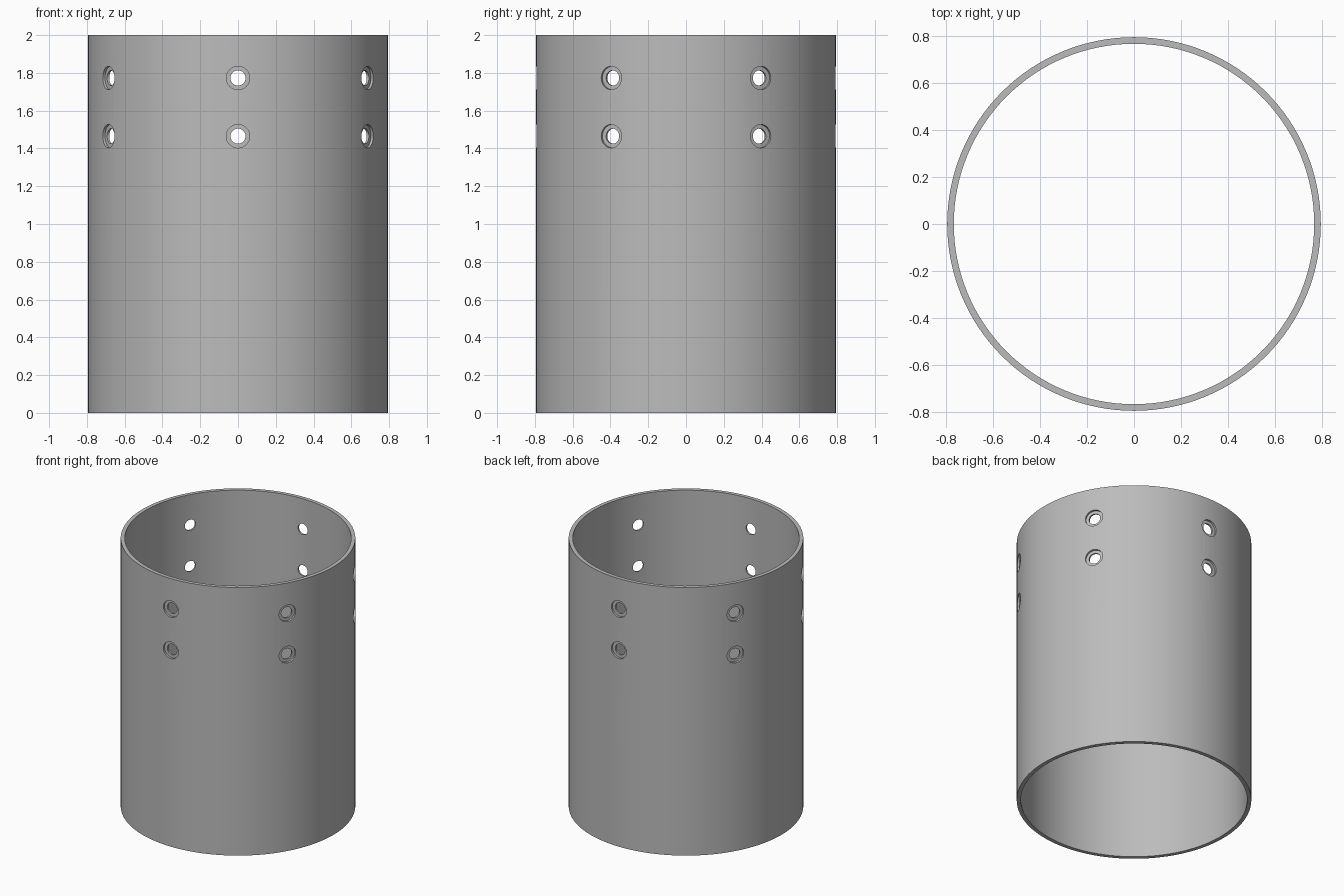
import bpy, bmesh, math
from mathutils import Matrix

default = bpy.data.objects.get("Cube")
if default:
    bpy.data.objects.remove(default, do_unlink=True)

OUTER, INNER, HEIGHT = 0.793, 0.765, 2.0
HOLE, BORE, BORE_DEPTH = 0.04, 0.062, 0.016

metal = bpy.data.materials.new("Plain grey")
metal.use_nodes = True
grey = (0.5, 0.5, 0.5, 1)
metal.diffuse_color = grey
metal.node_tree.nodes["Principled BSDF"].inputs["Base Color"].default_value = grey


def lathe(bm, profile, sides, matrix, closed):
    """Spin (radius, height) points around z; cap the ends or close the loop."""
    rings = []
    for r, z in profile:
        rings.append([bm.verts.new(matrix @ Matrix.Rotation(math.tau * i / sides, 4, 'Z')
                                   @ Matrix.Translation((r, 0, z)).translation)
                      for i in range(sides)])
    pairs = list(zip(rings, rings[1:]))
    if closed:
        pairs.append((rings[-1], rings[0]))
    else:
        bm.faces.new(rings[0][::-1])
        bm.faces.new(rings[-1])
    for a, b in pairs:
        for i in range(sides):
            j = (i + 1) % sides
            bm.faces.new((a[i], a[j], b[j], b[i]))


def finish(bm, name):
    bmesh.ops.recalc_face_normals(bm, faces=bm.faces)
    mesh = bpy.data.meshes.new(name)
    bm.to_mesh(mesh)
    bm.free()
    obj = bpy.data.objects.new(name, mesh)
    bpy.context.collection.objects.link(obj)
    mesh.materials.append(metal)
    return obj


# Open tube
bm = bmesh.new()
lathe(bm, [(OUTER, 0), (OUTER, HEIGHT), (INNER, HEIGHT), (INNER, 0)],
      128, Matrix.Identity(4), True)
tube = finish(bm, "tube_wall")

# Stepped cutters: two rows of six counterbored screw holes
bm = bmesh.new()
step = OUTER - BORE_DEPTH
for z in (1.465, 1.773):
    for k in range(6):
        aim = (Matrix.Translation((0, 0, z))
               @ Matrix.Rotation(math.radians(30 + 60 * k), 4, 'Z')
               @ Matrix.Rotation(math.pi / 2, 4, 'Y'))
        lathe(bm, [(HOLE, INNER - 0.1), (HOLE, step), (BORE, step), (BORE, OUTER + 0.1)],
              32, aim, False)
cutter = finish(bm, "screw_hole_cutter")
cutter.hide_render = True

# Cut the holes, then drop the cutter
cut = tube.modifiers.new("screw_holes", 'BOOLEAN')
cut.operation = 'DIFFERENCE'
cut.solver = 'EXACT'
cut.object = cutter
bpy.context.view_layer.objects.active = tube
for obj in bpy.context.selected_objects:
    obj.select_set(False)
tube.select_set(True)
bpy.ops.object.modifier_apply(modifier=cut.name)
bpy.data.objects.remove(cutter, do_unlink=True)
bpy.ops.object.shade_smooth_by_angle(angle=math.radians(30))
